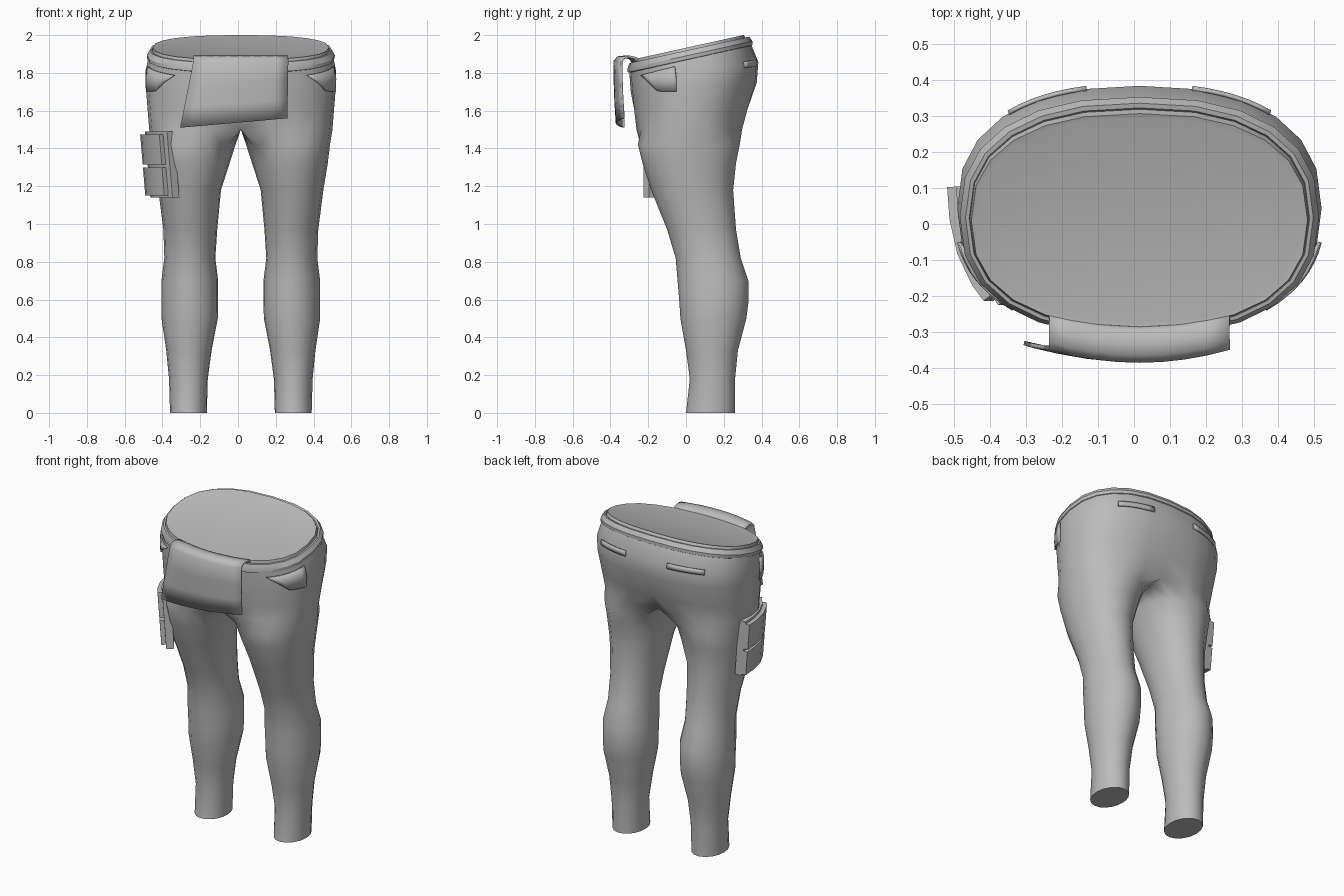
import bpy, bmesh, math
from mathutils import Vector

if "Cube" in bpy.data.objects:
    bpy.data.objects.remove(bpy.data.objects["Cube"], do_unlink=True)

cloth = bpy.data.materials.new("grey_cloth")
cloth.use_nodes = True
cloth.diffuse_color = (0.5, 0.5, 0.5, 1)
cloth.node_tree.nodes["Principled BSDF"].inputs["Base Color"].default_value = (0.5, 0.5, 0.5, 1)

CENTRE_X = 0.015
OUTER, INNER = 12, 6      # segments on the outside and inside of each leg
SWEEP = 130               # half angle covered by the outer segments
ROUND = 2.4               # squareness of the hips

# Leg sections: height, inner x, outer x, front y, back y
LEG = [(0, .18, .375, .0, .26), (.18, .175, .38, .02, .26),
       (.33, .155, .395, .0, .275), (.5, .122, .42, -.03, .32),
       (.58, .12, .42, -.035, .33), (.7, .12, .42, -.045, .33),
       (.82, .135, .405, -.055, .29), (.97, .125, .41, -.10, .265),
       (1.18, .105, .437, -.185, .25), (1.32, .06, .46, -.23, .265),
       (1.42, .028, .472, -.255, .285)]
# Hip sections: height, half width, front y, back y, tilt
HIP = [(1.5, .485, -.27, .305, 0), (1.6, .493, -.282, .335, .03),
       (1.72, .503, -.292, .375, .08), (1.8, .505, -.297, .383, .15),
       (1.875, .49, -.30, .345, .22)]


def oval(angle, cx, a, front, back, p=2.0):
    """Point on a rounded oval, angle in degrees, zero on the outer side."""
    c, s = math.cos(math.radians(angle)), math.sin(math.radians(angle))
    x = math.copysign(abs(c) ** (2 / p), c) * a
    y = math.copysign(abs(s) ** (2 / p), s) * (back - front) / 2
    return cx + x, (front + back) / 2 + y


def hip_point(angle, h, lift=0.0):
    """Point on the hip surface, raised outwards by lift."""
    for lo, hi in zip(HIP, HIP[1:]):
        if h <= hi[0]:
            break
    t = (h - lo[0]) / (hi[0] - lo[0])
    _, a, front, back, tilt = [u + (v - u) * t for u, v in zip(lo, hi)]
    x, y = oval(angle, 0, a + lift, front - lift, back + lift, ROUND)
    return Vector((x, y, h + tilt * y))


def finish(name, bm, loc=(CENTRE_X, 0, 0), angle=40):
    bmesh.ops.recalc_face_normals(bm, faces=bm.faces)
    mesh = bpy.data.meshes.new(name)
    bm.to_mesh(mesh)
    bm.free()
    mesh.materials.append(cloth)
    ob = bpy.data.objects.new(name, mesh)
    ob.location = loc
    bpy.context.collection.objects.link(ob)
    bpy.ops.object.select_all(action='DESELECT')
    ob.select_set(True)
    bpy.context.view_layer.objects.active = ob
    bpy.ops.object.shade_smooth_by_angle(angle=math.radians(angle))
    return ob


def bridge(bm, low, high, closed=True):
    n = len(low)
    for i in range(n if closed else n - 1):
        j = (i + 1) % n
        bm.faces.new((low[i], low[j], high[j], high[i]))


def mirror(ob):
    mod = ob.modifiers.new("mirror", 'MIRROR')
    mod.use_clip = True
    mod.merge_threshold = 0.0005


def grid(name, rows, thickness=0.0, offset=-1.0, **kw):
    bm = bmesh.new()
    rings = [[bm.verts.new(p) for p in row] for row in rows]
    for low, high in zip(rings, rings[1:]):
        bridge(bm, low, high, closed=False)
    ob = finish(name, bm, **kw)
    mod = ob.modifiers.new("thickness", 'SOLIDIFY')
    mod.thickness, mod.offset = thickness, offset
    return ob


# Trousers: one leg and half the hips, mirrored
bm = bmesh.new()
angles = [-SWEEP + 2 * SWEEP * i / OUTER for i in range(OUTER + 1)]
angles += [SWEEP + (360 - 2 * SWEEP) * i / INNER for i in range(1, INNER)]
rings = []
for z, inner, outer, front, back in LEG:
    p = 2.0 + 0.25 * max(0, z - 0.9)
    rings.append([bm.verts.new((*oval(a, (inner + outer) / 2, (outer - inner) / 2, front, back, p), z))
                  for a in angles])
bm.faces.new(rings[0])
for low, high in zip(rings, rings[1:]):
    bridge(bm, low, high)

halves = []
for h, *_ in HIP:
    row = [hip_point(-90 + 180 * i / OUTER, h) for i in range(OUTER + 1)]
    row[0].x = row[-1].x = 0
    halves.append(row)
# crease between the legs, at the front and the back
for row, pinch in ((halves[0], 0.84), (halves[1], 0.96)):
    row[0].y *= pinch
    row[-1].y *= pinch
hips = [[bm.verts.new(p) for p in row] for row in halves]
first, last = halves[0][0], halves[0][-1]
crotch = [bm.verts.new(last.lerp(first, i / INNER)) for i in range(1, INNER)]
bridge(bm, rings[-1], hips[0] + crotch)
for low, high in zip(hips, hips[1:]):
    bridge(bm, low, high, closed=False)
mirror(finish("trousers", bm, angle=60))

# Waistband with a raised lip and a closed top: half width, front, back, height
BAND = [(.485, -.295, .34, 1.865), (.496, -.308, .352, 1.87), (.498, -.31, .352, 1.89),
        (.482, -.30, .335, 1.918), (.472, -.29, .322, 1.918), (.470, -.288, .318, 1.91),
        (.466, -.285, .306, 1.933), (.452, -.272, .292, 1.93)]
bm = bmesh.new()
rings = []
for a, front, back, h in BAND:
    ring = []
    for i in range(24):
        x, y = oval(i * 15, 0, a, front, back, ROUND)
        ring.append(bm.verts.new((x, y, h + 0.22 * y)))
    rings.append(ring)
for low, high in zip(rings, rings[1:]):
    bridge(bm, low, high)
bm.faces.new(rings[-1])
finish("waistband", bm, angle=30)


# Pocket plates that follow the hips, corners given as angle and height
def hip_plate(name, corners, lift, cols=6, rows=2):
    (a0, z0), (a1, z1), (a2, z2), (a3, z3) = corners
    pts = []
    for r in range(rows + 1):
        v, row = r / rows, []
        for c in range(cols + 1):
            u = c / cols
            low = (a0 + (a1 - a0) * u, z0 + (z1 - z0) * u)
            high = (a3 + (a2 - a3) * u, z3 + (z2 - z3) * u)
            row.append(hip_point(low[0] + (high[0] - low[0]) * v,
                                 low[1] + (high[1] - low[1]) * v, lift))
        pts.append(row)
    mirror(grid(name, pts, 0.009, 0))


hip_plate("front_pocket", [(-30, 1.715), (-12, 1.705), (-12, 1.845), (-50, 1.83)], 0.006)
hip_plate("back_pocket_slit", [(48, 1.785), (77, 1.785), (77, 1.81), (48, 1.81)], 0.003)

# Cloth flap folded over the front of the waistband
FOLD = [(-.245, 1.855), (-.262, 1.878), (-.295, 1.885), (-.325, 1.882),
        (-.343, 1.86), (-.341, 1.75), (-.337, 1.64), (-.33, 1.535)]
rows = []
for y, z in FOLD:
    drop = max(0, (1.86 - z) / 0.325)
    left, right = -0.235 - 0.07 * drop, 0.265 - 0.005 * drop
    row = []
    for i in range(9):
        u = i / 8
        bow = 0.036 * (1 - (2 * u - 1) ** 2)
        row.append((left + (right - left) * u, y - bow,
                    z + 0.05 * drop * (u - 0.5)))
    rows.append(row)
grid("front_flap", rows, 0.012, 0, loc=(0, 0, 0), angle=50)

# Cargo pocket on the right thigh: curved slabs standing off the leg
PATH = [Vector(p) for p in ((-.474, .105), (-.468, .02), (-.448, -.07), (-.41, -.15), (-.36, -.215))]


def slab(name, inset, out0, out1, z0, z1):
    """Box bent along the pocket path, from out0 to out1 away from the leg."""
    bm = bmesh.new()
    rings = []
    for i, p in enumerate(PATH):
        along = (PATH[min(i + 1, 4)] - PATH[max(i - 1, 0)]).normalized()
        normal = Vector((along.y, -along.x))
        if i == 4:
            p = p - along * inset
        ring = []
        for out, z in ((out0, z0), (out1, z0), (out1, z1), (out0, z1)):
            q = p + normal * out
            lean = 0.025 * (z - 1.45) / 0.3
            ring.append(bm.verts.new((q.x - lean, q.y, z)))
        rings.append(ring)
    for low, high in zip(rings, rings[1:]):
        bridge(bm, low, high)
    bm.faces.new(rings[0])
    bm.faces.new(rings[-1])
    finish(name, bm, loc=(0, 0, 0), angle=35)


slab("cargo_pocket_base", 0, -0.03, 0.016, 1.14, 1.49)
slab("cargo_pouch_upper", 0.035, 0.012, 0.042, 1.315, 1.475)
slab("cargo_pouch_lower", 0.035, 0.012, 0.042, 1.15, 1.3)
